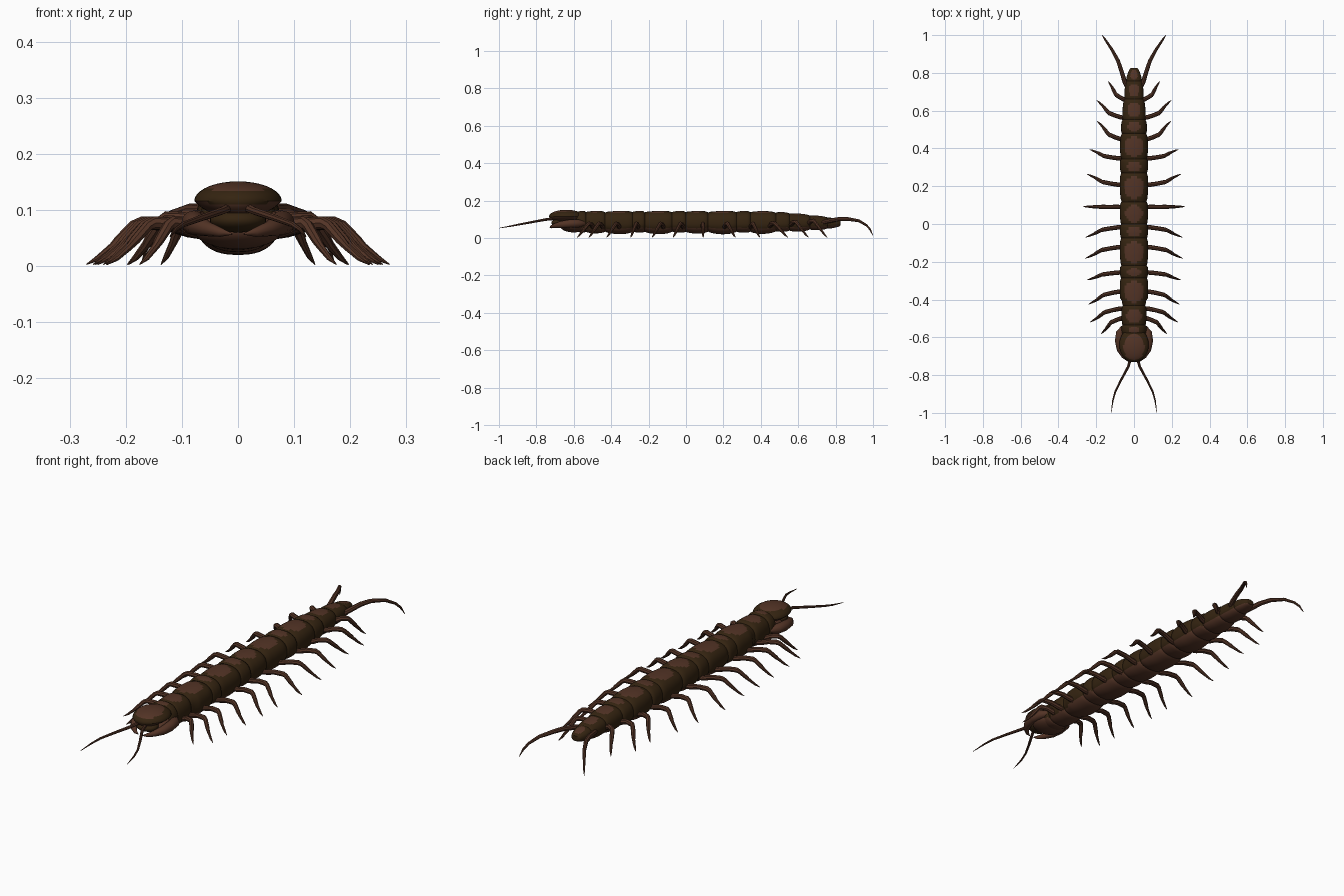
import bpy, bmesh, math
from mathutils import Vector

if "Cube" in bpy.data.objects:
    bpy.data.objects.remove(bpy.data.objects["Cube"])


def material(name, rgb):
    m = bpy.data.materials.new(name)
    m.diffuse_color = (*rgb, 1)
    m.use_nodes = True
    m.node_tree.nodes["Principled BSDF"].inputs["Base Color"].default_value = m.diffuse_color
    return m


DARK = material("dark shell", (0.035, 0.0175, 0.0055))
BROWN = material("reddish brown", (0.087, 0.034, 0.019))


def finish(bm, name, mats, mirror=False, angle=40):
    bmesh.ops.recalc_face_normals(bm, faces=bm.faces)
    me = bpy.data.meshes.new(name)
    bm.to_mesh(me)
    bm.free()
    for m in mats:
        me.materials.append(m)
    ob = bpy.data.objects.new(name, me)
    bpy.context.collection.objects.link(ob)
    bpy.ops.object.select_all(action='DESELECT')
    ob.select_set(True)
    bpy.context.view_layer.objects.active = ob
    bpy.ops.object.shade_smooth_by_angle(angle=math.radians(angle))
    if mirror:
        ob.modifiers.new("mirror", 'MIRROR').use_mirror_merge = False
    return ob


def skin(bm, rings):
    """Bridge rings of points and cap both ends."""
    vr = [[bm.verts.new(p) for p in r] for r in rings]
    n = len(vr[0])
    for a, b in zip(vr, vr[1:]):
        for i in range(n):
            bm.faces.new((a[i], a[(i + 1) % n], b[(i + 1) % n], b[i]))
    bm.faces.new(vr[0])
    bm.faces.new(vr[-1])


def limb(name, pts, radii, mat, sides=8):
    """Tapered, jointed tube along a path, mirrored across x."""
    pts = [Vector(p) for p in pts]
    rings = []
    for i, (p, r) in enumerate(zip(pts, radii)):
        d = (pts[min(i + 1, len(pts) - 1)] - pts[max(i - 1, 0)]).normalized()
        u = d.cross(Vector((0, 0, 1))).normalized()
        v = u.cross(d)
        rings.append([p + r * (u * math.cos(t) + v * math.sin(t))
                      for t in (2 * math.pi * k / sides for k in range(sides))])
    bm = bmesh.new()
    skin(bm, rings)
    return finish(bm, name, [mat], True)


def paint(bm, cy, ry, rx):
    """Brown patch on the crown, brown belly, dark rims and flanks."""
    bmesh.ops.recalc_face_normals(bm, faces=bm.faces)
    for f in bm.faces:
        c = f.calc_center_median()
        inside = (c.x / rx) ** 2 + ((c.y - cy) / ry) ** 2 < 1
        if (f.normal.z > 0.6 and inside) or f.normal.z < -0.55:
            f.material_index = 1


def body_size(y):
    """Half width, top and bottom of the trunk at y."""
    t = max(0, (y - 0.38) / 0.44)
    w = 0.073 - 0.038 * t ** 1.5
    if y < -0.4:
        w -= 0.008
    return w, 0.143 - 0.04 * t ** 1.6, 0.031 + 0.024 * t ** 1.4


# Trunk: overlapping rounded segments, each slightly flared at its rear
edges = [-0.58, -0.54, -0.435, -0.285, -0.225, -0.075, -0.005, 0.115, 0.27,
         0.34, 0.48, 0.55, 0.66, 0.755, 0.825]
profile = [(0, .72), (.04, .88), (.14, .96), (.22, .99), (.3, 1), (.4, 1.02),
           (.5, 1.03), (.6, 1.03), (.7, 1.03), (.78, 1.02), (.86, 1.0), (.95, .93), (1, .76)]
N = 40
for k, (y0, y1) in enumerate(zip(edges, edges[1:])):
    bm = bmesh.new()
    last = k == len(edges) - 2
    a, b = y0 - 0.008, y1 + (0 if last else 0.008)
    mid = 0.078
    rings = []
    for t, s in profile:
        y = a + (b - a) * t
        w, top, bot = body_size(y)
        # belly plates sag in the middle of the long segments
        bot -= max(0, y1 - y0 - 0.06) * 0.10 * math.sin(math.pi * t)
        if last:
            s *= 1 - 0.35 * t * t
        ring = []
        for i in range(N):
            q = 2 * math.pi * i / N
            c, d = math.cos(q), math.sin(q)
            h = (top - mid) if d > 0 else (mid - bot)
            e = 0.8 if d > 0 else 0.95
            ring.append((w * s * math.copysign(abs(c) ** 0.8, c), y,
                         mid + h * s * math.copysign(abs(d) ** e, d)))
        rings.append(ring)
    skin(bm, rings)
    paint(bm, (y0 + y1) / 2, (y1 - y0) * 0.37,
          min(0.052, 0.025 + (y1 - y0) * 0.2) * body_size(y1)[0] / 0.073)
    finish(bm, f"trunk_segment_{k + 1}", [DARK, BROWN])


def ellipsoid(name, centre, size, patch=None, mats=(DARK, BROWN), pinch=0):
    bm = bmesh.new()
    bmesh.ops.create_uvsphere(bm, u_segments=32, v_segments=18, radius=1)
    for v in bm.verts:
        if v.co.z < 0:
            v.co.x *= 1 + pinch * v.co.z
        v.co = Vector(centre) + Vector([v.co[i] * size[i] for i in range(3)])
    if patch:
        paint(bm, *patch)
    return finish(bm, name, mats)


# Head shield and the broad plate below it
ellipsoid("head_shield", (0, -0.64, 0.116), (0.078, 0.092, 0.035),
          (-0.65, 0.07, 0.055), pinch=0.35)
ellipsoid("jaw_base", (0, -0.60, 0.064), (0.078, 0.072, 0.034), mats=(BROWN,))
ellipsoid("mouth", (0, -0.675, 0.082), (0.05, 0.045, 0.022), mats=(DARK,))

# Curved venom claws hugging the head
limb("venom_claw", [(0.055, -0.545, 0.078), (0.073, -0.575, 0.078), (0.079, -0.62, 0.077),
                    (0.072, -0.665, 0.072), (0.053, -0.70, 0.066), (0.03, -0.72, 0.06),
                    (0.01, -0.728, 0.057)],
     [0.012, 0.022, 0.022, 0.019, 0.013, 0.008, 0.001], BROWN, 12)

# Antennae
limb("antenna", [(0.015, -0.70, 0.105), (0.03, -0.755, 0.098), (0.068, -0.825, 0.085),
                 (0.098, -0.885, 0.074), (0.111, -0.93, 0.065), (0.121, -0.999, 0.053)],
     [0.008, 0.007, 0.006, 0.005, 0.004, 0.001], BROWN)

# Walking legs: (root y, tip x, tip y)
legs = [(0.655, 0.137, 0.755), (0.56, 0.197, 0.655), (0.445, 0.195, 0.545),
        (0.345, 0.235, 0.395), (0.205, 0.25, 0.265), (0.09, 0.27, 0.092),
        (-0.015, 0.255, -0.07), (-0.12, 0.258, -0.182), (-0.255, 0.25, -0.297),
        (-0.355, 0.24, -0.425), (-0.445, 0.233, -0.52), (-0.495, 0.175, -0.582)]
stations = [(0, 0, .056, .011), (.18, .05, .063, .012), (.36, .14, .074, .0115),
            (.56, .27, .077, .0115), (.62, .34, .072, .010), (.74, .58, .046, .009),
            (.79, .68, .035, .007), (.91, .87, .014, .005), (1, 1, .003, .001)]
for k, (ry, tx, ty) in enumerate(legs):
    rx = body_size(ry)[0] * 0.65
    lift = max(0, 0.02 * (ry - 0.4) / 0.25)
    pts = [(rx + (tx - rx) * fx, ry + (ty - ry) * fy, z + lift * (1 - fy))
           for fx, fy, z, r in stations]
    limb(f"walking_leg_{k + 1}", pts, [s[3] for s in stations], BROWN)

# Long trailing rear legs
limb("rear_leg", [(0.025, 0.70, 0.075), (0.05, 0.755, 0.09), (0.068, 0.815, 0.101),
                  (0.085, 0.865, 0.102), (0.118, 0.925, 0.092), (0.145, 0.965, 0.068),
                  (0.158, 0.985, 0.045), (0.17, 1.0, 0.012)],
     [0.010, 0.012, 0.011, 0.010, 0.008, 0.006, 0.005, 0.001], BROWN)
